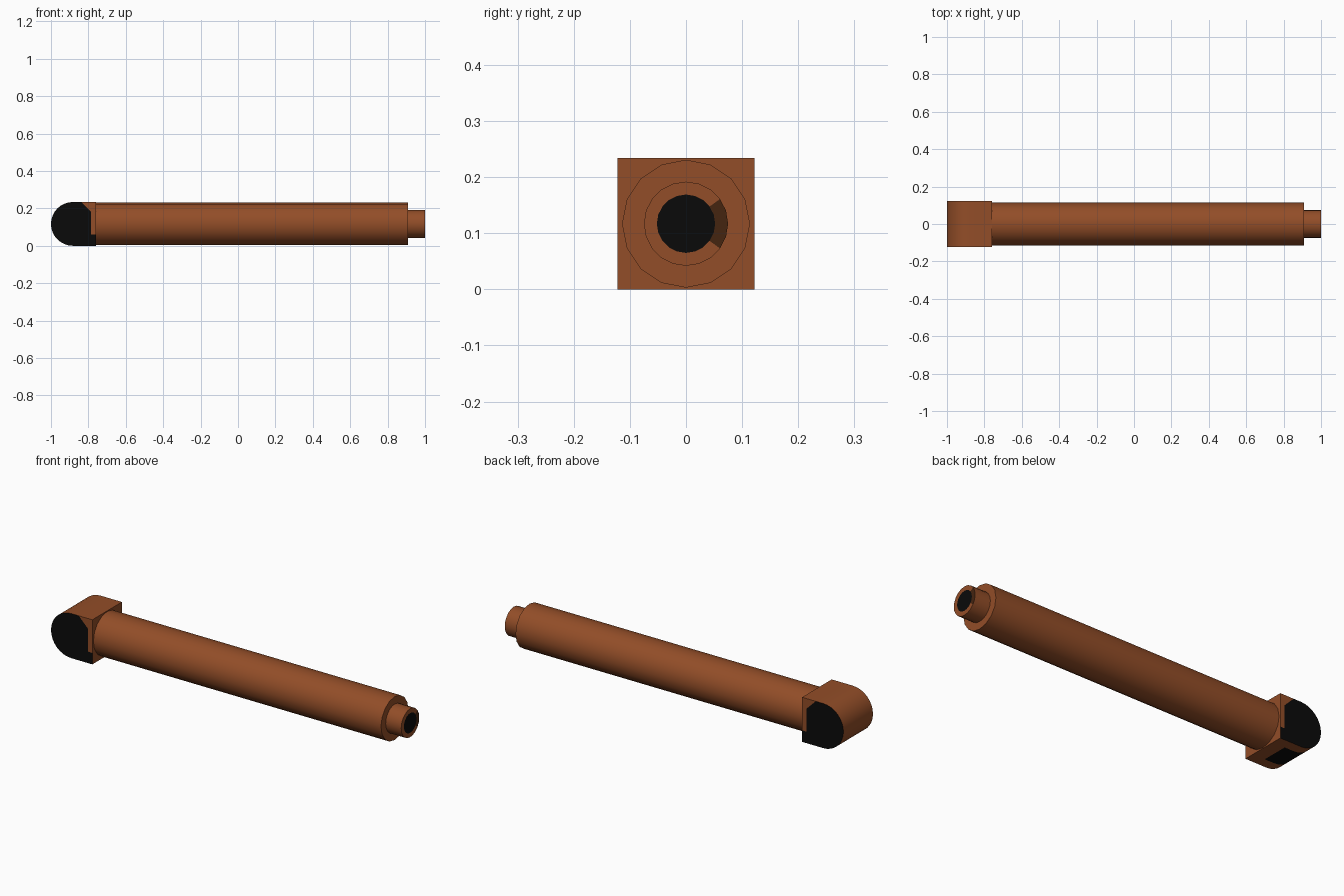
import bpy, bmesh, math
from mathutils import Matrix, Vector

if "Cube" in bpy.data.objects:
    bpy.data.objects.remove(bpy.data.objects["Cube"])

ZC = 0.117  # axis height


def material(name, rgb):
    m = bpy.data.materials.new(name)
    m.diffuse_color = (*rgb, 1)
    m.use_nodes = True
    m.node_tree.nodes["Principled BSDF"].inputs["Base Color"].default_value = m.diffuse_color
    return m


MATS = [material("rust_brown", (0.29, 0.075, 0.021)),
        material("black", (0.003, 0.003, 0.003)),
        material("dark_brown", (0.06, 0.018, 0.005))]


def finish(bm, name):
    bmesh.ops.recalc_face_normals(bm, faces=bm.faces[:])
    me = bpy.data.meshes.new(name)
    bm.to_mesh(me)
    bm.free()
    ob = bpy.data.objects.new(name, me)
    bpy.context.collection.objects.link(ob)
    for m in MATS:
        me.materials.append(m)
    bpy.context.view_layer.objects.active = ob
    ob.select_set(True)
    bpy.ops.object.shade_smooth_by_angle(angle=math.radians(35))
    ob.select_set(False)


def rod(x0, x1, radius, sides):
    bm = bmesh.new()
    bmesh.ops.create_cone(bm, cap_ends=True, segments=sides, radius1=radius,
                          radius2=radius, depth=x1 - x0)
    turn = Matrix.Rotation(math.pi / 2, 4, 'Y')
    bm.transform(Matrix.Translation(((x0 + x1) / 2, 0, ZC)) @ turn)
    bm.normal_update()
    return bm


# main shaft
finish(rod(-0.765, 0.91, 0.114, 16), "shaft")

# narrow tip with a stained end face
bm = rod(0.90, 1.0, 0.075, 20)
cap = max(bm.faces, key=lambda f: f.calc_center_median().x)
ring = bmesh.ops.inset_region(bm, faces=[cap], thickness=0.023)["faces"]
cap.material_index = 1
for f in ring:
    c = f.calc_center_median()
    if abs(math.atan2(c.z - ZC, c.y)) < 0.5:
        f.material_index = 2
finish(bm, "tip")

# rounded end block: D profile extruded along y
bm = bmesh.new()
R, W, CX = 0.117, 0.1225, -0.883
prof = [(-0.76, 0), (-0.76, 2 * R)]
for i in range(17):
    a = math.pi / 2 + math.pi * i / 16
    prof.append((CX + R * math.cos(a), ZC + R * math.sin(a)))
face = bm.faces.new([bm.verts.new((x, -W, z)) for x, z in prof])
ext = bmesh.ops.extrude_face_region(bm, geom=[face])
bmesh.ops.translate(bm, vec=(0, 2 * W, 0),
                    verts=[v for v in ext["geom"] if isinstance(v, bmesh.types.BMVert)])
bmesh.ops.recalc_face_normals(bm, faces=bm.faces[:])

# cut lines for the black areas
cuts = [((-0.785, 0, 0), (1, 0, 0)), ((0, 0, 0.06), (0, 0, 1)),
        ((-0.785, 0, 0.18), (1, 0, 1)), ((-0.83, 0, 0), (1, 0, 0)),
        ((0, -0.07, 0), (0, 1, 0)), ((0, 0.07, 0), (0, 1, 0))]
for co, no in cuts:
    bmesh.ops.bisect_plane(bm, geom=bm.verts[:] + bm.edges[:] + bm.faces[:],
                           plane_co=co, plane_no=Vector(no).normalized())
bm.normal_update()
for f in bm.faces:
    c = f.calc_center_median()
    if abs(f.normal.y) > 0.9:
        bare = (c.x > -0.785 and c.z > 0.06) or c.x + c.z > -0.605
        f.material_index = 0 if bare else 1
    elif f.normal.z < -0.85 and abs(c.y) < 0.07 and c.x < -0.83:
        f.material_index = 1
finish(bm, "end_block")
